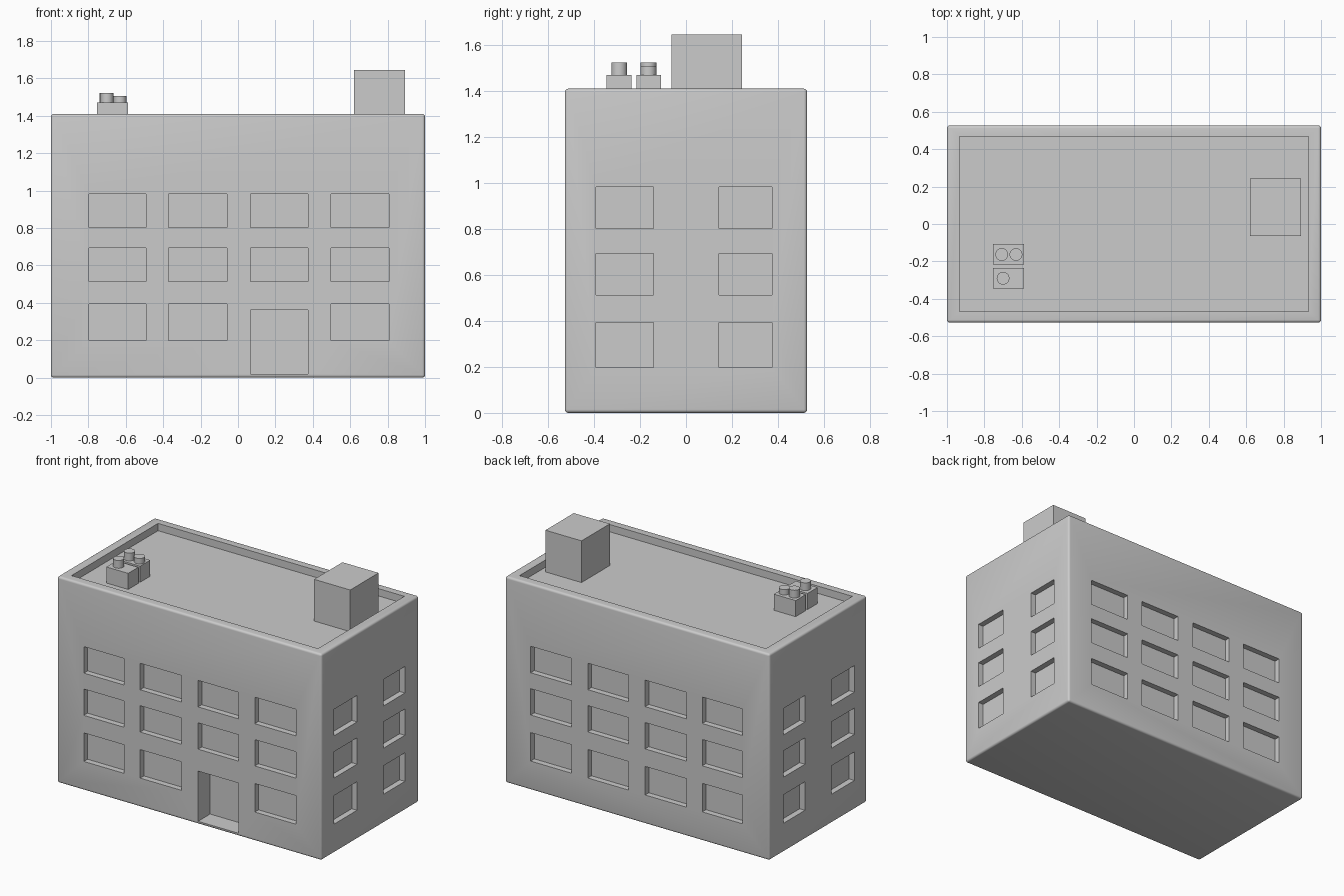
import bpy, bmesh, math
from mathutils import Matrix

if "Cube" in bpy.data.objects:
    bpy.data.objects.remove(bpy.data.objects["Cube"])


def add_box(bm, x0, x1, y0, y1, z0, z1):
    m = Matrix.Translation(((x0 + x1) / 2, (y0 + y1) / 2, (z0 + z1) / 2)) @ \
        Matrix.Diagonal((x1 - x0, y1 - y0, z1 - z0, 1))
    bmesh.ops.create_cube(bm, size=1, matrix=m)


def make_object(name, bm):
    mesh = bpy.data.meshes.new(name)
    bm.to_mesh(mesh)
    bm.free()
    obj = bpy.data.objects.new(name, mesh)
    bpy.context.collection.objects.link(obj)
    return obj


def box(name, *bounds):
    bm = bmesh.new()
    add_box(bm, *bounds)
    return make_object(name, bm)


def smooth(obj):
    bpy.ops.object.select_all(action='DESELECT')
    obj.select_set(True)
    bpy.context.view_layer.objects.active = obj
    bpy.ops.object.shade_smooth_by_angle(angle=math.radians(35))


W, D, H, ROOF = 1.0, 0.527, 1.41, 1.36
DEPTH, OUT = 0.04, 0.1

# Main block with softly rounded edges
bm = bmesh.new()
add_box(bm, -W, W, -D, D, 0, H)
bmesh.ops.bevel(bm, geom=bm.edges[:], offset=0.015, segments=4,
                profile=0.5, affect='EDGES')
building = make_object("building", bm)

# Cutters: roof recess, door and windows
rows = [(0.198, 0.393), (0.513, 0.693), (0.802, 0.983)]
front_cols = [(-0.797, -0.492), (-0.371, -0.06), (0.067, 0.374), (0.496, 0.806)]
side_cols = [(-0.391, -0.142), (0.143, 0.375)]
bm = bmesh.new()
add_box(bm, -0.932, 0.932, -0.467, 0.467, ROOF, H + OUT)
add_box(bm, *front_cols[2], -D - OUT, -D + 0.13, 0.02, 0.363)
for r, (z0, z1) in enumerate(rows):
    for c, (x0, x1) in enumerate(front_cols):
        if (r, c) != (0, 2):
            add_box(bm, x0, x1, -D - OUT, -D + DEPTH, z0, z1)
        add_box(bm, x0, x1, D - DEPTH, D + OUT, z0, z1)
    for y0, y1 in side_cols:
        add_box(bm, W - DEPTH, W + OUT, y0, y1, z0, z1)
        add_box(bm, -W - OUT, -W + DEPTH, y0, y1, z0, z1)
cutter = make_object("opening_cutter", bm)
cutter.hide_render = True

mod = building.modifiers.new("openings", 'BOOLEAN')
mod.operation = 'DIFFERENCE'
mod.solver = 'EXACT'
mod.object = cutter
bpy.context.view_layer.objects.active = building
bpy.ops.object.modifier_apply(modifier=mod.name)
bpy.data.objects.remove(cutter)
smooth(building)

# Rooftop stair house and ventilation boxes
box("stair_house", 0.62, 0.893, -0.063, 0.243, ROOF, 1.645)
box("vent_box_back", -0.754, -0.589, -0.216, -0.108, ROOF, 1.47)
box("vent_box_front", -0.754, -0.589, -0.345, -0.236, ROOF, 1.47)

# Round vent caps
caps = [(-0.707, -0.163, 1.523), (-0.631, -0.163, 1.507), (-0.70, -0.29, 1.523)]
for i, (x, y, top) in enumerate(caps):
    base = 1.465
    bm = bmesh.new()
    bmesh.ops.create_cone(bm, cap_ends=True, segments=32, radius1=0.034,
                          radius2=0.034, depth=top - base,
                          matrix=Matrix.Translation((x, y, (top + base) / 2)))
    smooth(make_object(f"vent_cap_{i + 1}", bm))
